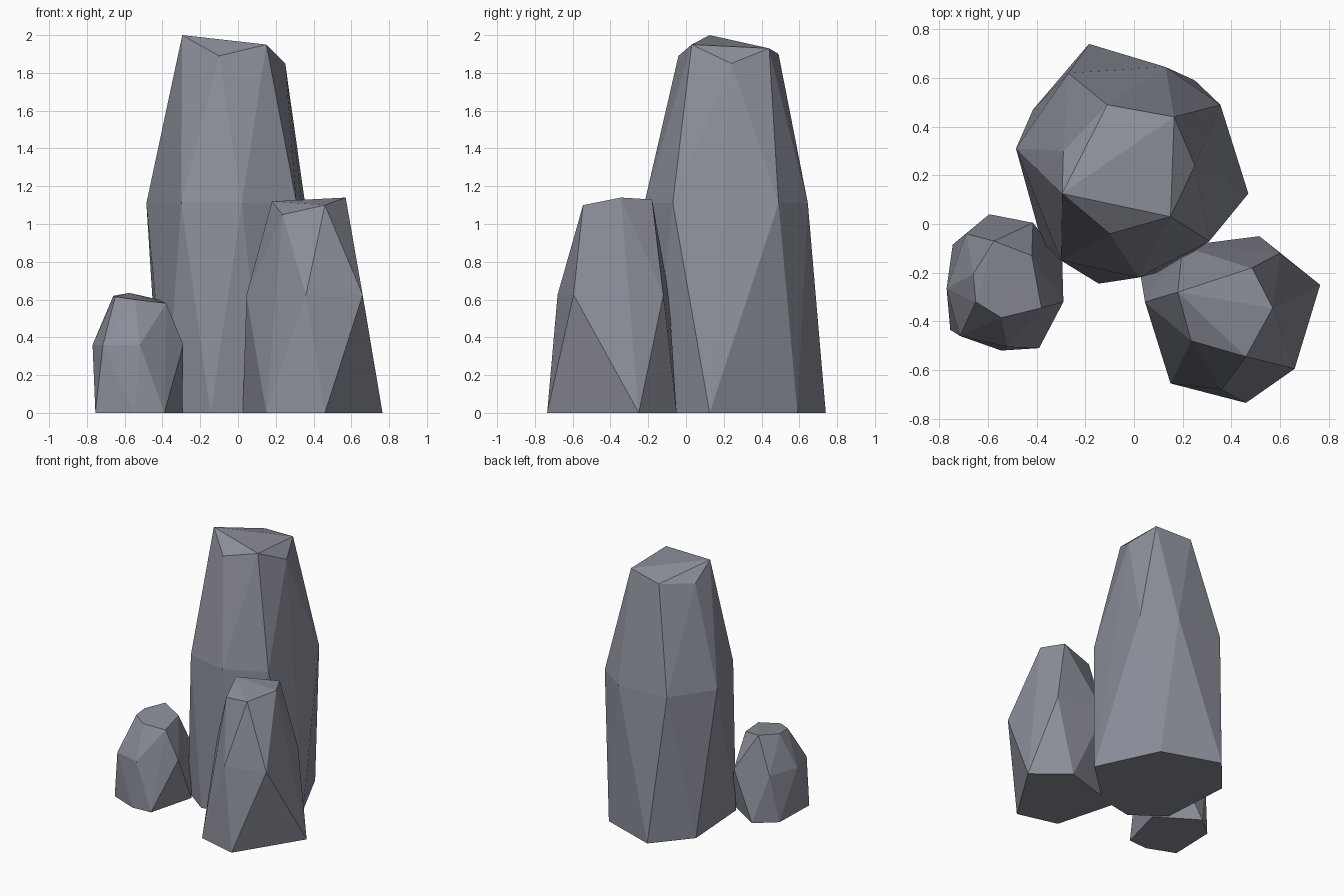
import bpy, bmesh, math

stone = bpy.data.materials.new("slate_grey")
stone.diffuse_color = (0.26, 0.27, 0.32, 1)


def make_rock(name, base, mid_z, mid, top):
    """Faceted column: base ring on the ground, staggered middle ring, uneven top ring."""
    bm = bmesh.new()
    for x, y in base:
        bm.verts.new((x, y, 0))
    for x, y in mid:
        bm.verts.new((x, y, mid_z))
    for p in top:
        bm.verts.new(p)
    # wrap the rings in flat facets
    res = bmesh.ops.convex_hull(bm, input=bm.verts[:])
    loose = [v for v in bm.verts if not v.link_faces]
    bmesh.ops.delete(bm, geom=loose, context='VERTS')
    bmesh.ops.dissolve_limit(bm, angle_limit=math.radians(0.5),
                             verts=bm.verts[:], edges=bm.edges[:])
    bmesh.ops.recalc_face_normals(bm, faces=bm.faces[:])
    me = bpy.data.meshes.new(name)
    bm.to_mesh(me)
    bm.free()
    me.materials.append(stone)
    ob = bpy.data.objects.new(name, me)
    bpy.context.collection.objects.link(ob)
    return ob


# Tall seven-sided rock at the back
make_rock(
    "tall_rock",
    [(-0.415, 0.47), (-0.38, -0.07), (-0.145, -0.245), (0.135, -0.19),
     (0.47, 0.125), (0.25, 0.59), (-0.185, 0.74)],
    1.11,
    [(-0.485, 0.31), (-0.30, -0.15), (0.02, -0.22), (0.31, -0.07),
     (0.355, 0.49), (0.13, 0.645), (-0.27, 0.62)],
    [(-0.295, 0.125, 2.0), (-0.10, -0.04, 1.89), (0.15, 0.03, 1.95),
     (0.25, 0.24, 1.85), (0.165, 0.44, 1.93), (-0.11, 0.49, 1.90),
     (-0.29, 0.30, 1.88)])

# Medium five-sided rock at the front right
make_rock(
    "medium_rock",
    [(0.025, -0.20), (0.15, -0.655), (0.46, -0.735), (0.765, -0.25), (0.515, -0.05)],
    0.625,
    [(0.045, -0.32), (0.36, -0.68), (0.66, -0.595), (0.60, -0.12), (0.20, -0.09)],
    [(0.18, -0.28, 1.12), (0.235, -0.48, 1.05), (0.46, -0.545, 1.10),
     (0.57, -0.345, 1.14), (0.485, -0.18, 1.13)])

# Small six-sided rock at the left
make_rock(
    "small_rock",
    [(-0.755, -0.435), (-0.545, -0.52), (-0.39, -0.51), (-0.295, -0.15),
     (-0.595, 0.04), (-0.745, -0.085)],
    0.36,
    [(-0.77, -0.265), (-0.715, -0.46), (-0.52, -0.505), (-0.29, -0.32),
     (-0.415, 0.005), (-0.69, -0.04)],
    [(-0.65, -0.32, 0.615), (-0.545, -0.385, 0.60), (-0.38, -0.345, 0.58),
     (-0.42, -0.13, 0.60), (-0.575, -0.07, 0.635), (-0.66, -0.205, 0.62)])
